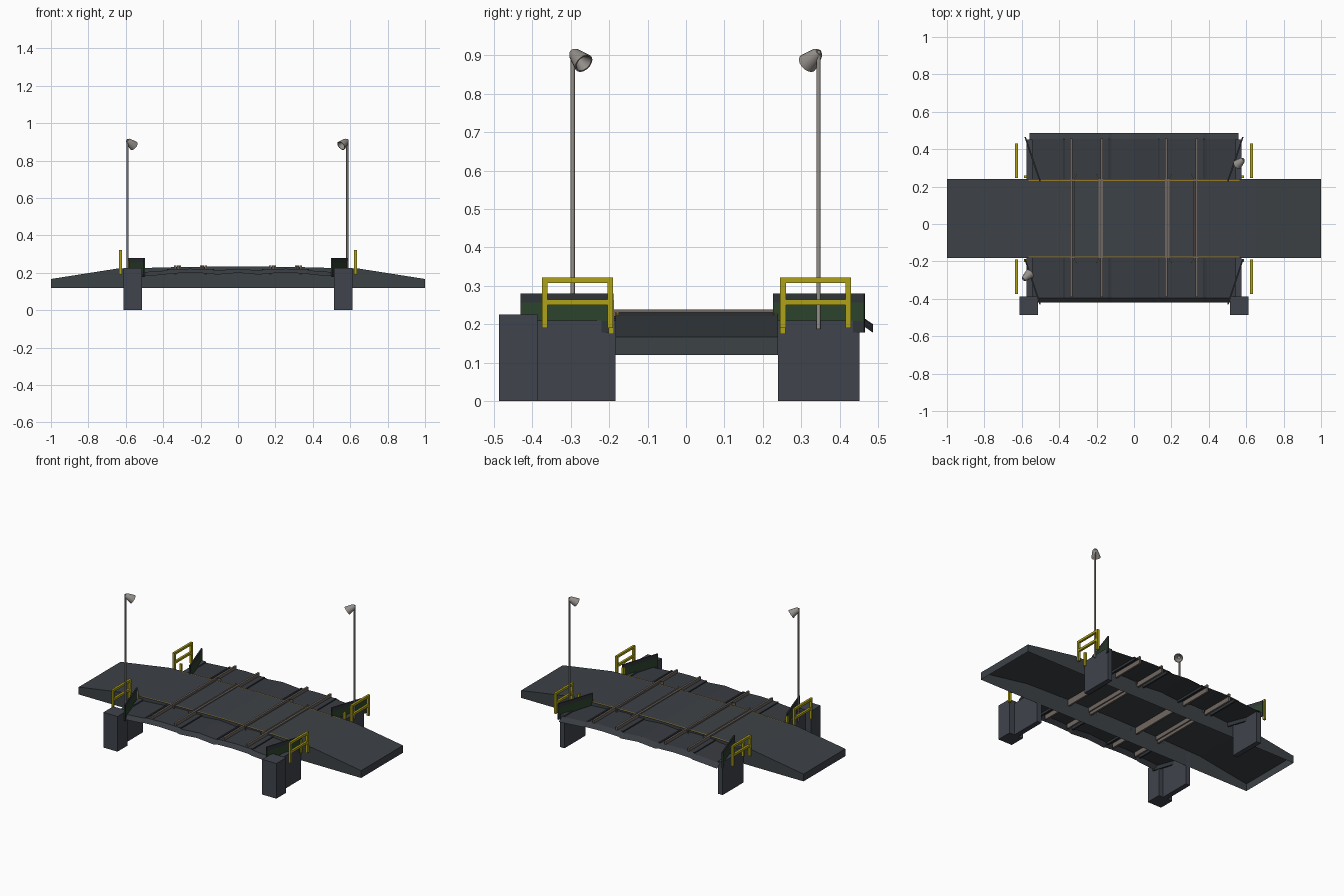
import bpy, bmesh, math
from mathutils import Vector

if "Cube" in bpy.data.objects:
    bpy.data.objects.remove(bpy.data.objects["Cube"])


def mat(name, r, g, b):
    m = bpy.data.materials.new(name)
    m.diffuse_color = (r, g, b, 1)
    m.use_nodes = True
    m.node_tree.nodes["Principled BSDF"].inputs["Base Color"].default_value = m.diffuse_color
    return m


ASPHALT = mat("asphalt", .046, .054, .062)
CONCRETE = mat("concrete", .050, .056, .072)
BALLAST = mat("ballast", .040, .045, .053)
DARK = mat("dark_edge", .030, .034, .040)
RAIL = mat("rail_steel", .16, .135, .12)
POLE = mat("pole_grey", .30, .28, .26)
YELLOW = mat("safety_yellow", .42, .36, .01)
OCHRE = mat("ochre_line", .32, .19, .02)
GREEN = mat("panel_green", .025, .055, .025)


def finish(name, bm, *mats):
    me = bpy.data.meshes.new(name)
    bmesh.ops.recalc_face_normals(bm, faces=bm.faces[:])
    bm.to_mesh(me)
    bm.free()
    for m in mats:
        me.materials.append(m)
    ob = bpy.data.objects.new(name, me)
    bpy.context.collection.objects.link(ob)
    return ob


def add_box(bm, lo, hi):
    lo, hi = Vector(lo), Vector(hi)
    vs = bmesh.ops.create_cube(bm, size=1)["verts"]
    for v in vs:
        v.co = Vector([(lo[i] + hi[i]) / 2 + v.co[i] * (hi[i] - lo[i]) for i in range(3)])


def boxes(name, m, *pairs):
    bm = bmesh.new()
    for lo, hi in pairs:
        add_box(bm, lo, hi)
    return finish(name, bm, m)


def loft(name, m, rows):
    """Sheet through equal-length rows of points."""
    bm = bmesh.new()
    vr = [[bm.verts.new(p) for p in r] for r in rows]
    for a, b in zip(vr, vr[1:]):
        for i in range(len(a) - 1):
            bm.faces.new((a[i], a[i + 1], b[i + 1], b[i]))
    return finish(name, bm, m)


# Road deck: humped top with skirts, hollow underneath
Y0, Y1 = -.183, .24
prof = [(-1, .167), (-.65, .222), (-.35, .230), (0, .235), (.35, .230), (.65, .222), (1, .167)]
bm = bmesh.new()
rows = [[bm.verts.new((x, y, z)) for y, z in ((Y0, .12), (Y0, t), (Y1, t), (Y1, .12))] for x, t in prof]
for a, b in zip(rows, rows[1:]):
    for i in range(3):
        bm.faces.new((a[i], a[i + 1], b[i + 1], b[i]))
bm.faces.new(rows[0])
bm.faces.new(rows[-1])
finish("road_deck", bm, ASPHALT)

# Track beds: thin sheets with two low ballast mounds and a sloped outer lip
bed = [(-.56, .20), (-.39, .212), (-.37, .218), (-.255, .222), (-.14, .218), (-.12, .212), (0, .222)]
bed += [(-x, z) for x, z in bed[-2::-1]]
for name, ys in (("front_track_bed", (Y0, -.395, -.42)), ("back_track_bed", (Y1, .455, .487))):
    loft(name, BALLAST, [[(x, y, z - d) for x, z in bed] for y, d in zip(ys, (0, 0, .022))])

# Ballast edge strips beside each track
for name, a, b in (("front_ballast_edges", -.395, Y0), ("back_ballast_edges", Y1, .455)):
    boxes(name, DARK, *[((s * x - .005, a, .20), (s * x + .005, b, .221))
                        for s in (-1, 1) for x in (.375, .132)])

# Rails and inner check rails with flared ends
for s in (-1, 1):
    for x, inward in ((.336, -1), (.172, 1)):
        boxes("running_rail", RAIL, ((s * x - .006, -.39, .19), (s * x + .006, .457, .2385)))
        pts = [(x + inward * o, y) for o, y in
               ((.028, -.208), (.014, -.192), (.014, .248), (.028, .264))]
        bm = bmesh.new()
        ring = [[bm.verts.new((s * (px + w), y, z)) for w, z in
                 ((-.004, .205), (.004, .205), (.004, .2385), (-.004, .2385))] for px, y in pts]
        for a, b in zip(ring, ring[1:]):
            for i in range(4):
                bm.faces.new((a[i], a[(i + 1) % 4], b[(i + 1) % 4], b[i]))
        bm.faces.new(ring[0])
        bm.faces.new(ring[-1])
        finish("check_rail", bm, RAIL)

# Painted edge lines following the hump of the deck
line = [(-.565, .2245), (-.35, .231), (0, .236), (.35, .231), (.565, .2245)]
for y in (Y0 + .001, Y1 - .009):
    loft("edge_line", OCHRE, [[(x, y, z) for x, z in line], [(x, y + .007, z) for x, z in line]])

# Supports: side walls, front piers
for s in (-1, 1):
    for name, a, b in (("front_side_wall", -.387, Y0), ("back_side_wall", Y1, .452)):
        boxes(name, CONCRETE, ((s * .56 - .016, a, 0), (s * .56 + .016, b, .21)))
    boxes("front_pier", CONCRETE, ((s * .5625 - .05, -.487, 0), (s * .5625 + .05, -.387, .225)))

# Splayed corner panels: dark frame bands with a green middle band
for s in (-1, 1):
    for y0, y1 in ((-.43, -.19), (.228, .465)):
        bm = bmesh.new()
        n = Vector((y1 - y0, -.08, 0)).normalized() * .004
        lv = []
        for z in (.178, .208, .256, .28):
            lv.append([bm.verts.new((s * (x + k * n.x), y + k * n.y, z))
                       for x, y, k in ((.502, y0, -1), (.582, y1, -1), (.582, y1, 1), (.502, y0, 1))])
        for j in range(3):
            for i in range(4):
                f = bm.faces.new((lv[j][i], lv[j][(i + 1) % 4], lv[j + 1][(i + 1) % 4], lv[j + 1][i]))
                f.material_index = int(j == 1)
        bm.faces.new(lv[0])
        bm.faces.new(lv[-1])
        finish("corner_panel", bm, DARK, GREEN)

# Yellow guard railings and short marker posts
for s in (-1, 1):
    for a, b, py in ((-.375, -.19, -.195), (.245, .43, .252)):
        x0, x1 = s * .628 - .007, s * .628 + .007
        boxes("guard_railing", YELLOW,
              ((x0, a, .19), (x1, a + .015, .322)), ((x0, b - .015, .19), (x1, b, .322)),
              ((x0, a, .308), (x1, b, .322)), ((x0, a, .25), (x1, b, .264)))
        boxes("marker_post", YELLOW, ((s * .58 - .007, py - .007, .175), (s * .58 + .007, py + .007, .262)))

# Lamp posts with tilted conical heads
for px, py, s in ((-.59, -.295, 1), (.584, .345, -1)):
    bpy.ops.mesh.primitive_cylinder_add(vertices=12, radius=.0055, depth=.725, location=(px, py, .5505))
    bpy.context.object.name = "lamp_post"
    bpy.context.object.data.materials.append(POLE)
    axis = Vector((s * .62, s * .55, -.55)).normalized()
    bm = bmesh.new()
    q = Vector((0, 0, 1)).rotation_difference(axis)
    base = Vector((px, py, .908))
    prev = None
    for r, d in ((.009, -.002), (.016, .008), (.027, .052), (.023, .052), (.008, .02)):
        ring = [bm.verts.new(base + q @ Vector((r * math.cos(t * math.pi / 8), r * math.sin(t * math.pi / 8), d)))
                for t in range(16)]
        if prev:
            for i in range(16):
                bm.faces.new((prev[i], prev[(i + 1) % 16], ring[(i + 1) % 16], ring[i]))
        else:
            bm.faces.new(ring)
        prev = ring
    bm.faces.new(prev)
    ob = finish("lamp_head", bm, POLE)
    for o in bpy.data.objects:
        o.select_set(o.name.startswith("lamp"))
    bpy.context.view_layer.objects.active = ob
    bpy.ops.object.shade_smooth_by_angle(angle=math.radians(40))
